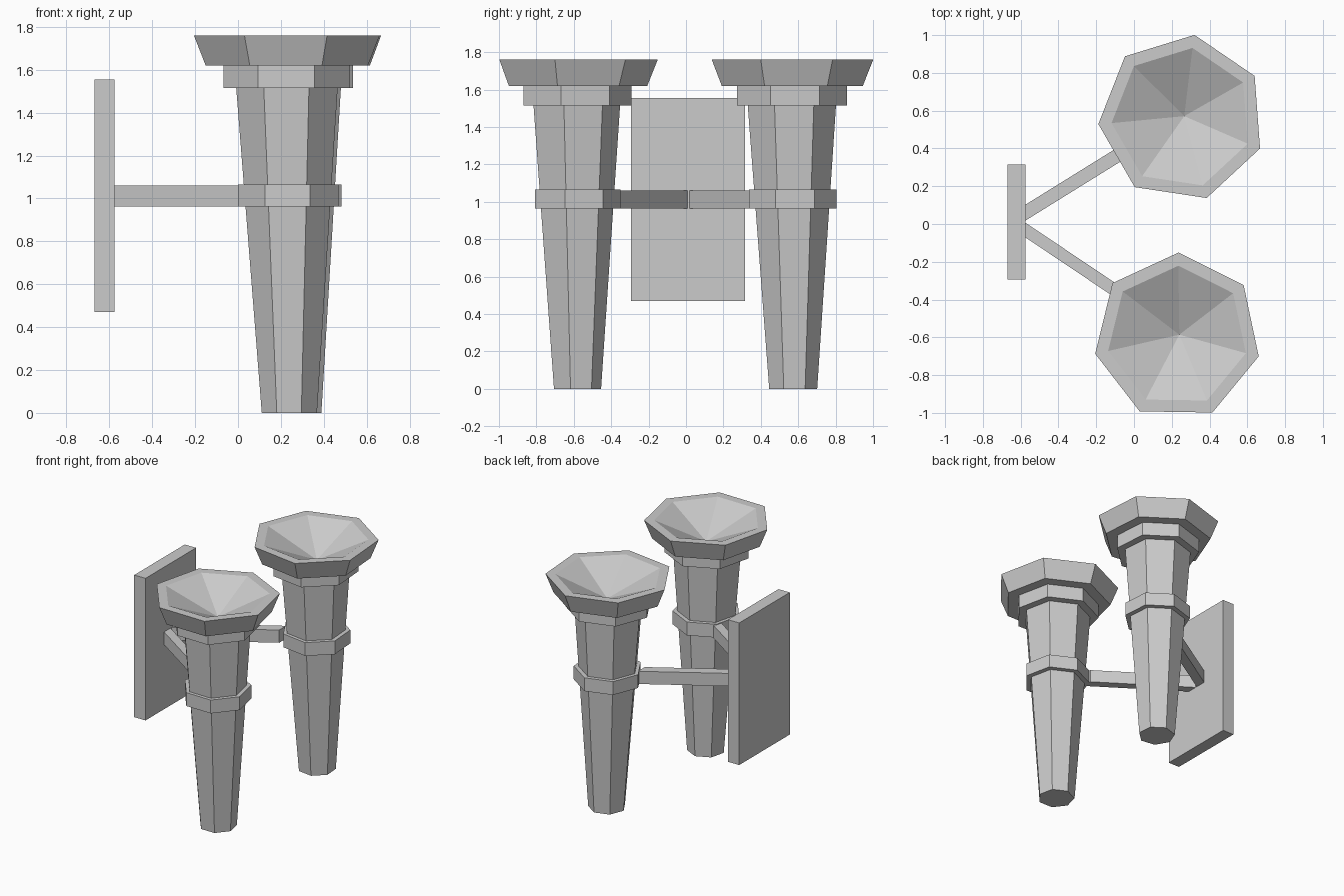
import bpy, math

if "Cube" in bpy.data.objects:
    bpy.data.objects.remove(bpy.data.objects["Cube"])

SIDES = 7


def make_object(name, verts, faces):
    mesh = bpy.data.meshes.new(name)
    mesh.from_pydata(verts, [], faces)
    mesh.update()
    obj = bpy.data.objects.new(name, mesh)
    bpy.context.collection.objects.link(obj)
    return obj


def lathe(name, angle, profile):
    """Seven-sided loft through (radius, z, cx, cy) stations; radius 0 is a point."""
    verts, rings, faces = [], [], []
    for r, z, cx, cy in profile:
        n = 1 if r == 0 else SIDES
        rings.append((len(verts), n))
        for i in range(n):
            a = math.radians(angle) + math.tau * i / SIDES
            verts.append((cx + r * math.cos(a), cy + r * math.sin(a), z))
    for (a, na), (b, nb) in zip(rings, rings[1:]):
        for i in range(SIDES):
            j = (i + 1) % SIDES
            if na == 1:
                faces.append((a, b + j, b + i))
            elif nb == 1:
                faces.append((a + i, a + j, b))
            else:
                faces.append((a + i, a + j, b + j, b + i))
    return make_object(name, verts, faces)


def prism(name, outline, z0, z1):
    """Upright prism over a counter-clockwise outline."""
    n = len(outline)
    verts = [(x, y, z) for z in (z0, z1) for x, y in outline]
    faces = [tuple(reversed(range(n))), tuple(range(n, 2 * n))]
    faces += [(i, (i + 1) % n, n + (i + 1) % n, n + i) for i in range(n)]
    return make_object(name, verts, faces)


def torch(side, angle, foot, head):
    def at(centre, *pts):
        return [(r, z, *centre) for r, z in pts]

    # tapered shaft
    lathe("shaft_" + side, angle,
          at(foot, (0, 0), (0.132, 0)) + at(head, (0.243, 1.52)))
    # holding band around the middle
    mid = tuple((f + h) / 2 for f, h in zip(foot, head))
    lathe("band_" + side, angle,
          at(mid, (0.19, 0.963), (0.24, 0.963), (0.24, 1.065), (0.20, 1.065)))
    # collar below the bowl
    lathe("collar_" + side, angle,
          at(head, (0.23, 1.515), (0.303, 1.515), (0.303, 1.62)))
    # flared bowl with flat rim and sunken cone
    lathe("bowl_" + side, angle,
          at(head, (0.30, 1.62), (0.388, 1.62), (0.444, 1.76), (0.374, 1.76))
          + at(foot, (0, 1.59)))


def arm(side, y0, y1, half):
    # slanted bracket arm, from the plate into the band
    x0, x1 = -0.575, 0.06
    prism("arm_" + side,
          [(x0, y0 - half), (x1, y1 - half), (x1, y1 + half), (x0, y0 + half)],
          0.963, 1.06)


torch("rear", 81.4, (0.266, 0.571), (0.254, 0.562))
torch("front", 89.1, (0.24, -0.586), (0.229, -0.595))
arm("rear", 0.06, 0.454, 0.042)
arm("front", -0.032, -0.458, 0.039)

# wall plate
prism("wall_plate",
      [(-0.67, -0.295), (-0.575, -0.295), (-0.575, 0.315), (-0.67, 0.315)],
      0.47, 1.555)
